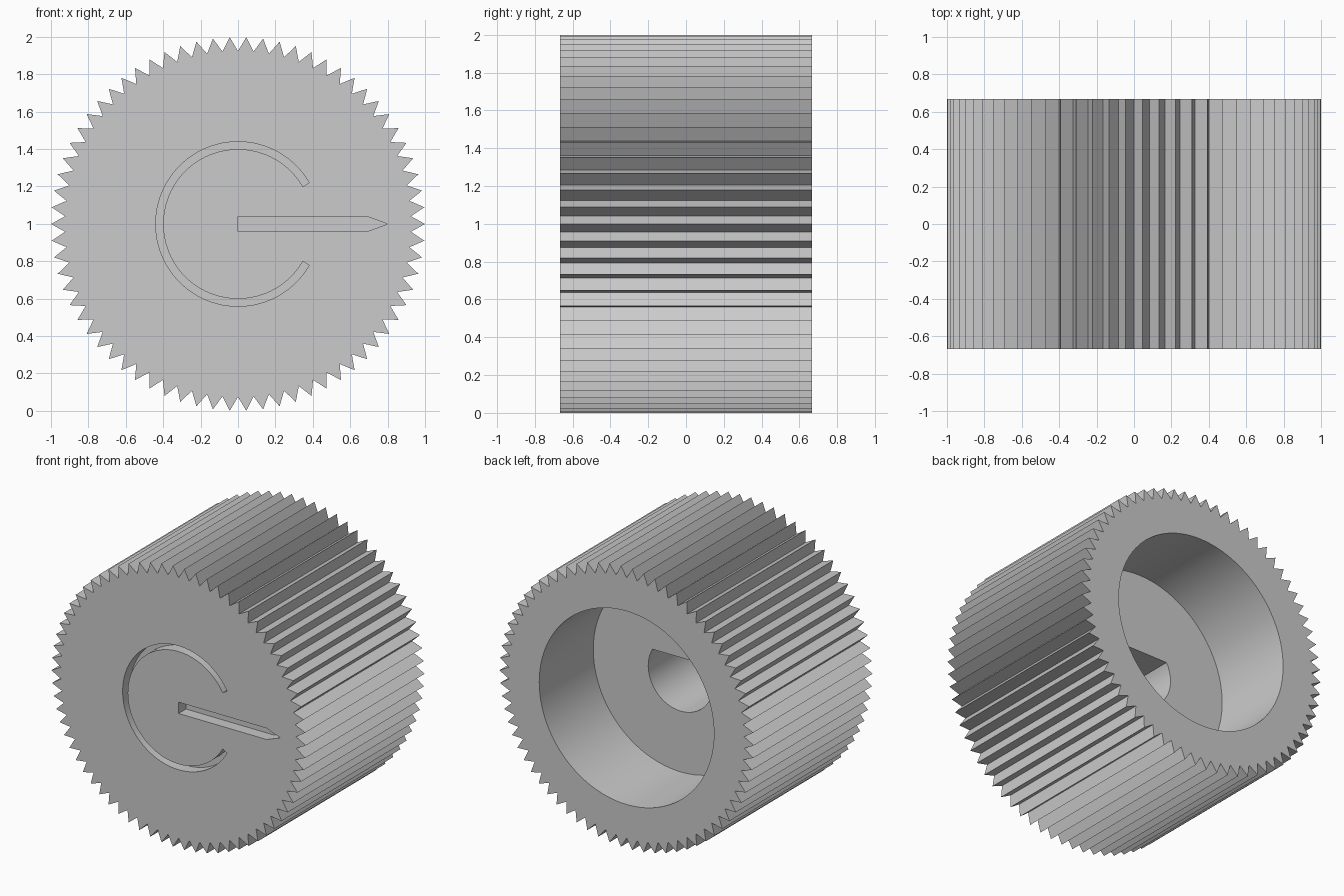
import bpy, bmesh, math

if "Cube" in bpy.data.objects:
    bpy.data.objects.remove(bpy.data.objects["Cube"])

CZ = 0.999                      # height of the knob axis
FRONT, BACK = -0.667, 0.667
TEETH, TIP_R, ROOT_R = 70, 1.0, 0.925
ENGRAVE = 0.083                 # depth of the front markings

grey = bpy.data.materials.new("plain grey")
grey.diffuse_color = (0.6, 0.6, 0.6, 1)
grey.use_nodes = True
grey.node_tree.nodes["Principled BSDF"].inputs["Base Color"].default_value = grey.diffuse_color


def arc(r, a0, a1, n):
    """Points on an arc in the x-z plane, angles in degrees."""
    return [(r * math.cos(math.radians(a0 + (a1 - a0) * i / n)),
             r * math.sin(math.radians(a0 + (a1 - a0) * i / n))) for i in range(n + 1)]


def prism(name, outline, y0, y1):
    """Extrude an x-z outline along y."""
    bm = bmesh.new()
    face = bm.faces.new([bm.verts.new((x, y0, z + CZ)) for x, z in outline])
    ext = bmesh.ops.extrude_face_region(bm, geom=[face])
    verts = [v for v in ext["geom"] if isinstance(v, bmesh.types.BMVert)]
    bmesh.ops.translate(bm, verts=verts, vec=(0, y1 - y0, 0))
    bmesh.ops.recalc_face_normals(bm, faces=bm.faces)
    mesh = bpy.data.meshes.new(name)
    bm.to_mesh(mesh)
    bm.free()
    mesh.materials.append(grey)
    obj = bpy.data.objects.new(name, mesh)
    bpy.context.collection.objects.link(obj)
    return obj


# Toothed body: alternating tips and roots
teeth = []
for i in range(2 * TEETH):
    r = ROOT_R if i % 2 else TIP_R
    a = math.pi * i / TEETH
    teeth.append((r * math.cos(a), r * math.sin(a)))
knob = prism("knob_body", teeth, FRONT, BACK)

# Wide round recess in the back
bore = prism("back_recess", arc(0.687, 0, 360, 96)[:-1], 0.06, BACK + 0.1)

# Blind shaft hole with a flat on its upper side
flat = math.degrees(math.asin(0.126 / 0.255))
shaft = prism("shaft_hole", arc(0.255, 180 - flat, 360 + flat, 64), -0.5, 0.2)

# Engraved open ring and pointer on the front
ring = prism("ring_groove", arc(0.44, 30, 330, 80) + arc(0.40, 330, 30, 80),
             FRONT - 0.1, FRONT + ENGRAVE)
pointer = prism("pointer_groove",
                [(0, -0.04), (0.69, -0.04), (0.8, 0), (0.69, 0.04), (0, 0.04)],
                FRONT - 0.1, FRONT + ENGRAVE)

# Cut each shape from the body
bpy.context.view_layer.objects.active = knob
knob.select_set(True)
for cutter in (bore, shaft, ring, pointer):
    cutter.hide_render = True
    mod = knob.modifiers.new(cutter.name, "BOOLEAN")
    mod.operation, mod.solver, mod.object = "DIFFERENCE", "EXACT", cutter
    bpy.ops.object.modifier_apply(modifier=mod.name)
    bpy.data.objects.remove(cutter)

bpy.ops.object.shade_smooth_by_angle(angle=math.radians(30))
